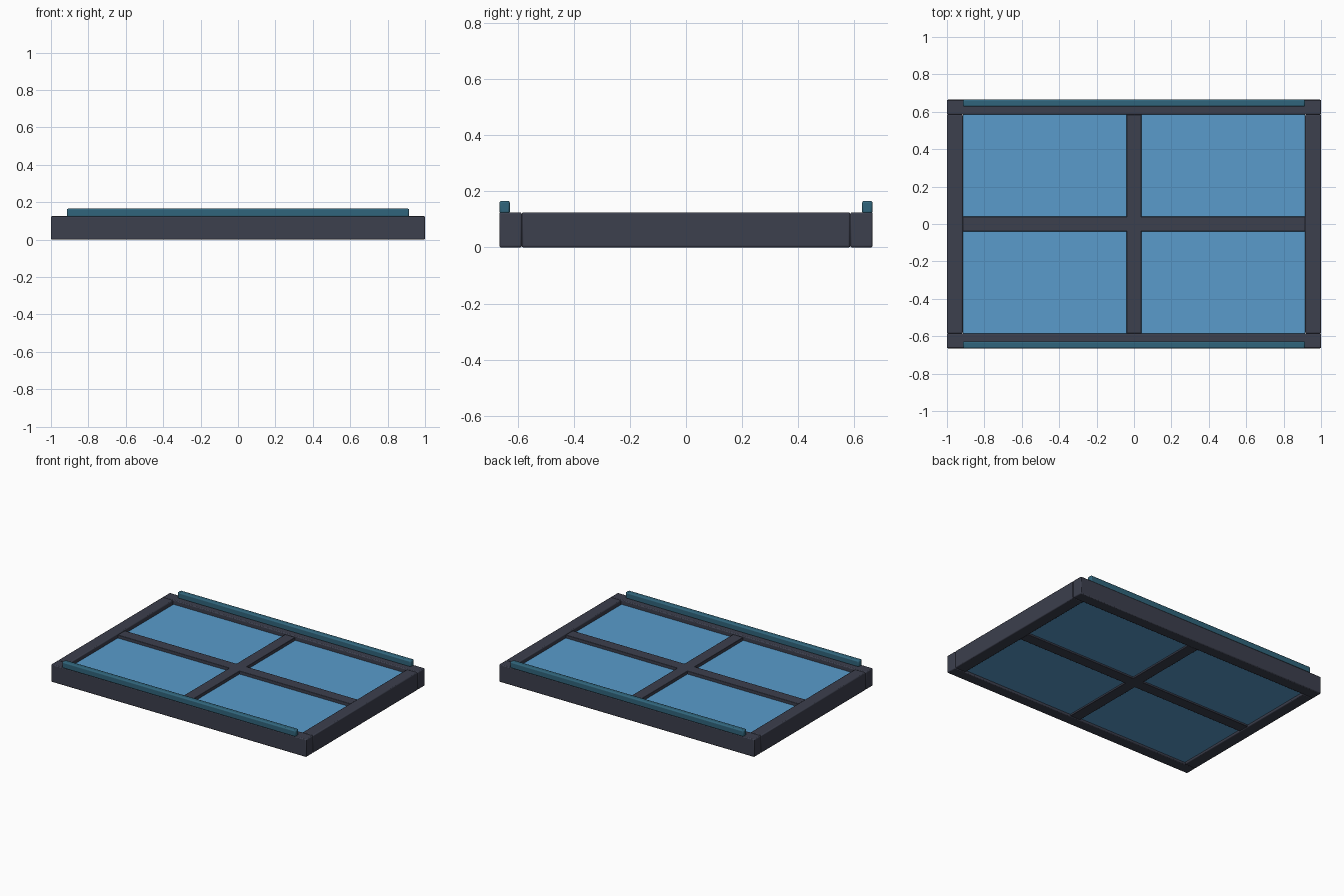
import bpy

if "Cube" in bpy.data.objects:
    bpy.data.objects.remove(bpy.data.objects["Cube"])


def material(name, color):
    m = bpy.data.materials.new(name)
    m.diffuse_color = color
    m.use_nodes = True
    m.node_tree.nodes["Principled BSDF"].inputs["Base Color"].default_value = m.diffuse_color
    return m


FRAME = material("dark_frame", (0.045, 0.05, 0.075, 1))
TRIM = material("teal_trim", (0.03, 0.13, 0.20, 1))
GLASS = material("blue_glass", (0.10, 0.33, 0.60, 0.6))


def box(name, lo, hi, mat, bevel=0.0):
    """Box between two corners, with an optional rounded edge."""
    center = [(a + b) / 2 for a, b in zip(lo, hi)]
    bpy.ops.mesh.primitive_cube_add(size=1, location=center)
    ob = bpy.context.object
    ob.name = name
    ob.scale = [b - a for a, b in zip(lo, hi)]
    bpy.ops.object.transform_apply(location=False, rotation=False, scale=True)
    ob.data.materials.append(mat)
    if bevel:
        mod = ob.modifiers.new("soft_edges", "BEVEL")
        mod.width = bevel
        mod.segments = 2
        bpy.ops.object.shade_smooth_by_angle()
    return ob


X, Y, H = 1.0, 0.665, 0.125      # outer half sizes and frame height
IX, IY = 0.915, 0.585            # inner half sizes of the opening
BAR = 0.04                       # half width of the dividing bars

# Outer frame and raised trim strips
for s, side in ((-1, "front"), (1, "back")):
    y0, y1 = sorted((s * IY, s * Y))
    box(side + "_frame_rail", (-X, y0, 0), (X, y1, H), FRAME, 0.006)
    y0, y1 = sorted((s * 0.627, s * Y))
    box(side + "_trim_strip", (-IX, y0, H - 0.005), (IX, y1, 0.166), TRIM, 0.008)
for s, side in ((-1, "left"), (1, "right")):
    x0, x1 = sorted((s * IX, s * X))
    box(side + "_frame_rail", (x0, -IY, 0), (x1, IY, H), FRAME, 0.006)

# Crossing bars between the panes
box("long_divider", (-IX, -BAR, 0.003), (IX, BAR, 0.117), FRAME, 0.003)
box("short_divider", (-BAR, -IY, 0.003), (BAR, IY, 0.117), FRAME, 0.003)

# Four glass panes
for sx, h in ((-1, "left"), (1, "right")):
    for sy, v in ((-1, "front"), (1, "back")):
        x0, x1 = sorted((sx * BAR, sx * IX))
        y0, y1 = sorted((sy * BAR, sy * IY))
        box(f"{v}_{h}_pane", (x0, y0, 0.015), (x1, y1, 0.095), GLASS)
